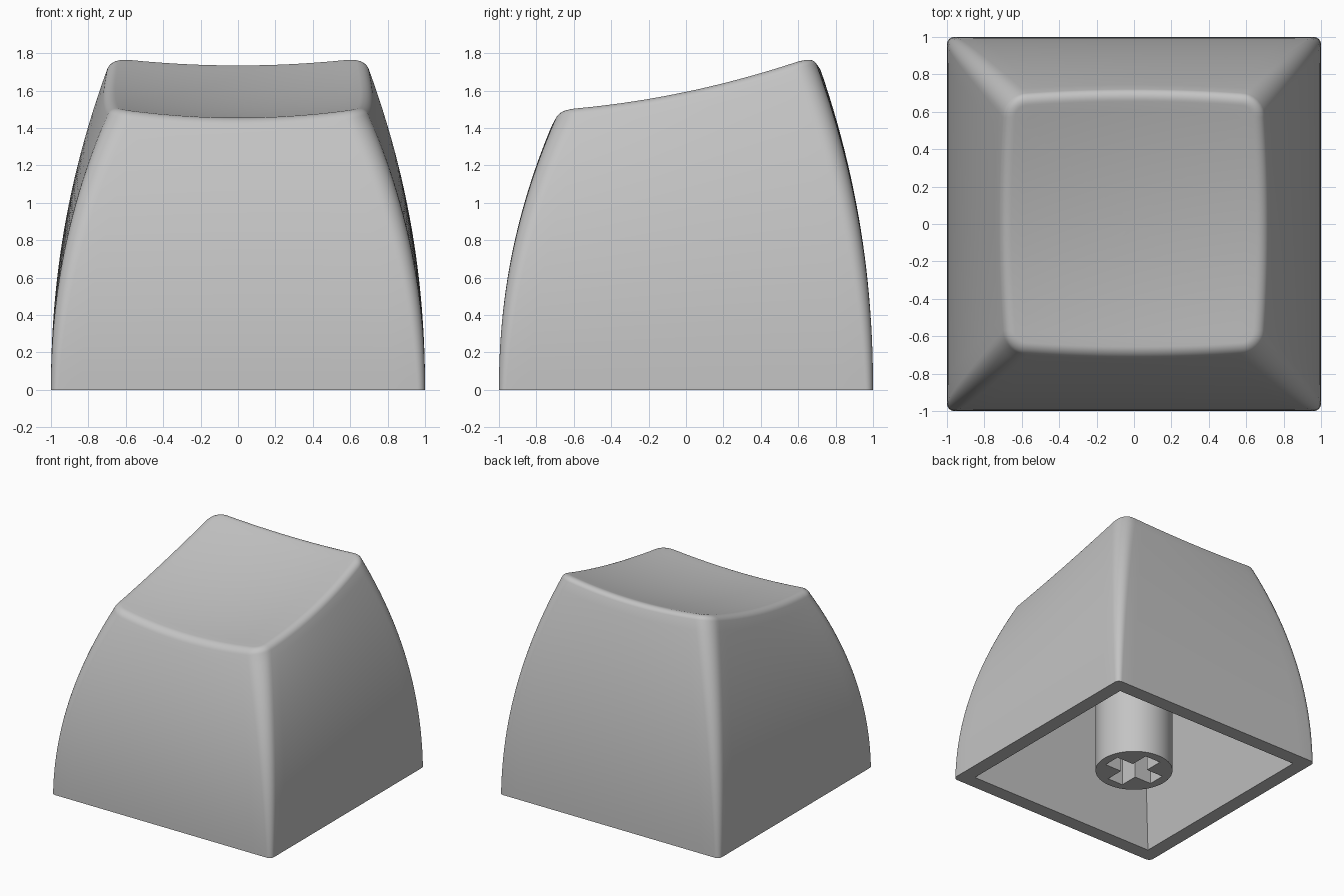
import bpy, bmesh
from math import sin, cos, pi, radians

if "Cube" in bpy.data.objects:
    bpy.data.objects.remove(bpy.data.objects["Cube"], do_unlink=True)

plastic = bpy.data.materials.new("grey_plastic")
plastic.use_nodes = True
GREY = (0.55, 0.55, 0.55, 1)
plastic.diffuse_color = GREY
plastic.node_tree.nodes["Principled BSDF"].inputs["Base Color"].default_value = GREY

BASE, TOP = 1.0, 0.70          # half widths of the skirt and the crown
FILLET, LEAN = 0.07, radians(22)
WALL, CEILING = 0.12, 1.30
STEM_R, SLOT_DEPTH = 0.30, 0.45


def finish(bm, name):
    bmesh.ops.remove_doubles(bm, verts=bm.verts, dist=1e-5)
    bmesh.ops.recalc_face_normals(bm, faces=bm.faces)
    mesh = bpy.data.meshes.new(name)
    bm.to_mesh(mesh)
    bm.free()
    obj = bpy.data.objects.new(name, mesh)
    bpy.context.collection.objects.link(obj)
    mesh.materials.append(plastic)
    bpy.ops.object.select_all(action="DESELECT")
    obj.select_set(True)
    bpy.context.view_layer.objects.active = obj
    bpy.ops.object.shade_smooth_by_angle(angle=radians(35))
    return obj


def rounded_square(half, radius, bulge=0.0, arc=8, side=16):
    """Outline of a square with round corners and slightly bowed sides."""
    pts = []
    flat = half - radius
    for q in range(4):
        c, s = cos(q * pi / 2), sin(q * pi / 2)
        quarter = []
        for i in range(side):
            u = 2 * i / side - 1
            quarter.append((half + bulge * (1 - u * u), u * flat))
        for i in range(arc):
            a = i / arc * pi / 2
            quarter.append((flat + radius * cos(a), flat + radius * sin(a)))
        pts += [(x * c - y * s, x * s + y * c) for x, y in quarter]
    return pts


def dish(x, y):
    """Height of the sloping, scooped top."""
    return 1.545 + 0.21 * y + 0.11 * (x * x + y * y)


# Cap shell: a stack of rings from the cavity, over the rim, up to the crown
rings = []
for half, z in ((0.0, CEILING), (0.62, CEILING), (BASE - WALL, 0.0)):
    rings.append([(x, y, z) for x, y in rounded_square(half, 0)])

crown = rounded_square(TOP, 0.13, 0.02)
STEPS = 24
for i in range(STEPS + 1):
    t = i / STEPS
    outline = rounded_square(BASE - (BASE - TOP) * t ** 2.1, 0.04 + 0.09 * t, 0.02 * t * t)
    rings.append([(x, y, t * (dish(*c) - FILLET * (1 - sin(LEAN))))
                  for (x, y), c in zip(outline, crown)])

for i in range(1, 9):
    a = LEAN + (pi / 2 - LEAN) * i / 8
    inset = FILLET * (cos(LEAN) - cos(a))
    outline = rounded_square(TOP - inset, 0.13 - inset, 0.02)
    rings.append([(x, y, dish(x, y) - FILLET * (1 - sin(a))) for x, y in outline])

for i in range(11, -1, -1):
    k = i / 12
    rings.append([(x * k, y * k, dish(x * k, y * k)) for x, y in outline])

bm = bmesh.new()
loops = [[bm.verts.new(p) for p in ring] for ring in rings]
for low, high in zip(loops, loops[1:]):
    n = len(low)
    for i in range(n):
        j = (i + 1) % n
        bm.faces.new((low[i], low[j], high[j], high[i]))
finish(bm, "cap_shell")


# Stem: a round post with a cross-shaped socket in its lower end
def loop(bm, pts, z):
    verts = [bm.verts.new((x, y, z)) for x, y in pts]
    return [bm.edges.new((v, verts[i - 1])) for i, v in enumerate(verts)]


def extrude_up(bm, faces, height):
    out = bmesh.ops.extrude_face_region(bm, geom=faces)["geom"]
    moved = [v for v in out if isinstance(v, bmesh.types.BMVert)]
    bmesh.ops.translate(bm, verts=moved, vec=(0, 0, height))


circle = [(STEM_R * cos(i * pi / 32), STEM_R * sin(i * pi / 32)) for i in range(64)]
ARM, THICK = 0.228, 0.072
cross = []
for q in range(4):
    c, s = cos(q * pi / 2), sin(q * pi / 2)
    for x, y in ((ARM, -THICK), (ARM, THICK), (THICK, THICK)):
        cross.append((x * c - y * s, x * s + y * c))

bm = bmesh.new()
edges = loop(bm, circle, 0) + loop(bm, cross, 0)
bmesh.ops.triangle_fill(bm, edges=edges, use_beauty=True)
extrude_up(bm, bm.faces[:], SLOT_DEPTH)
finish(bm, "stem_socket")

bm = bmesh.new()
bm.faces.new([bm.verts.new((x, y, SLOT_DEPTH)) for x, y in circle])
extrude_up(bm, bm.faces[:], CEILING - SLOT_DEPTH)
finish(bm, "stem_post")
